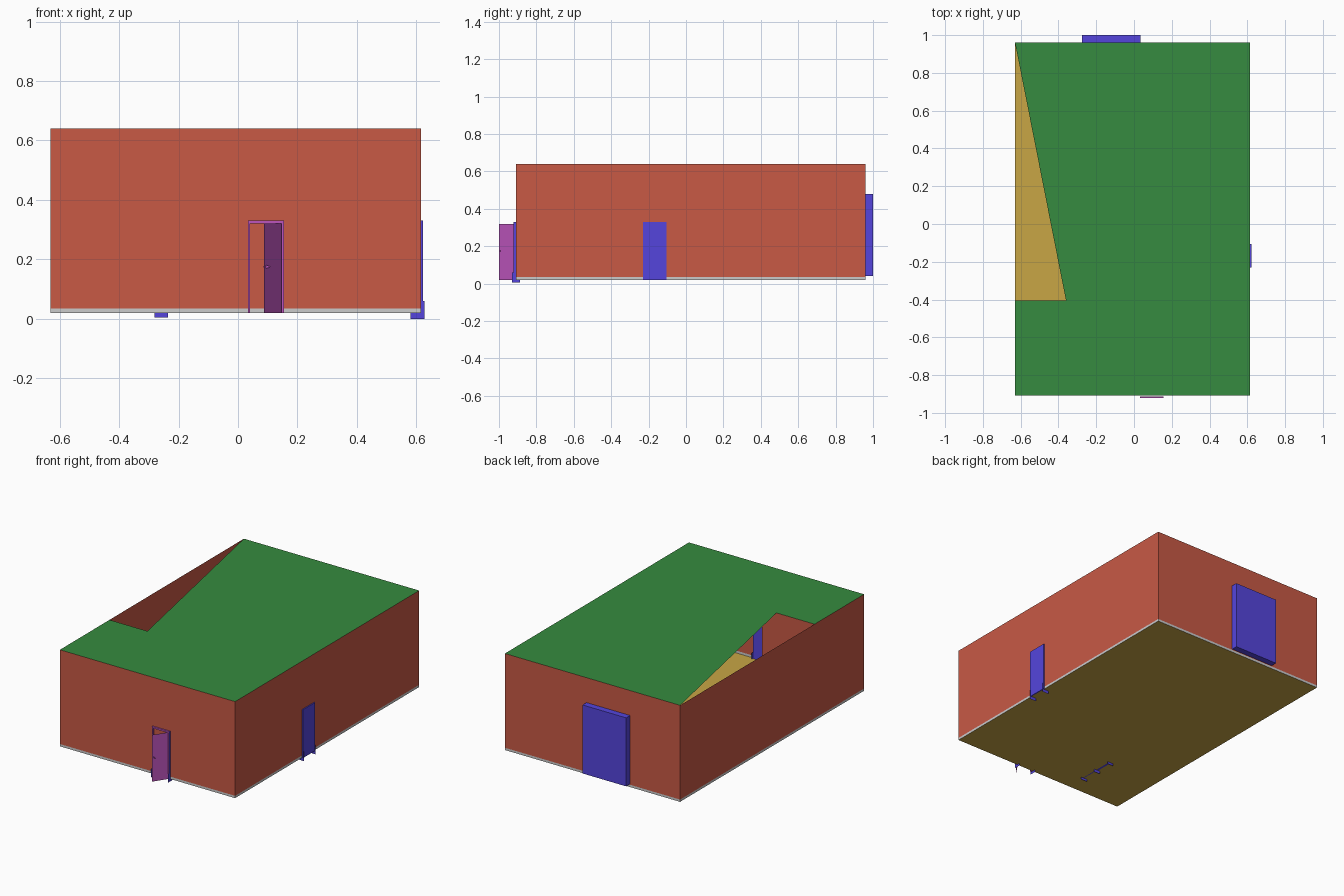
import bpy, bmesh
from mathutils import Matrix

if "Cube" in bpy.data.objects:
    bpy.data.objects.remove(bpy.data.objects["Cube"])


def material(name, rgb):
    m = bpy.data.materials.new(name)
    m.diffuse_color = (*rgb, 1)
    m.use_nodes = True
    m.node_tree.nodes["Principled BSDF"].inputs["Base Color"].default_value = m.diffuse_color
    return m


RED = material("wall_red", (0.58, 0.10, 0.06))
GREEN = material("roof_green", (0.037, 0.26, 0.05))
TAN = material("floor_tan", (0.58, 0.38, 0.06))
BLUE = material("door_blue", (0.09, 0.06, 0.72))
PINK = material("door_pink", (0.51, 0.09, 0.51))


def finish(name, bm, mat):
    me = bpy.data.meshes.new(name)
    bm.to_mesh(me)
    bm.free()
    ob = bpy.data.objects.new(name, me)
    bpy.context.collection.objects.link(ob)
    if mat:
        me.materials.append(mat)
    return ob


def panel(name, points, mat):
    bm = bmesh.new()
    bm.faces.new([bm.verts.new(p) for p in points])
    return finish(name, bm, mat)


def upright(name, a, b, z0, z1, mat):
    """Vertical sheet standing on the plan line a-b."""
    return panel(name, [(*a, z0), (*b, z0), (*b, z1), (*a, z1)], mat)


def box(name, lo, hi, mat):
    bm = bmesh.new()
    size = [h - l for l, h in zip(lo, hi)]
    mid = [(h + l) / 2 for l, h in zip(lo, hi)]
    bmesh.ops.create_cube(bm, size=1,
                          matrix=Matrix.Translation(mid) @ Matrix.Diagonal((*size, 1)))
    return finish(name, bm, mat)


X0, X1, Y0, Y1 = -0.63, 0.615, -0.908, 0.96
BASE, SKIRT, TOP = 0.02, 0.035, 0.64
PX, PY = -0.257, -0.405      # small corner room

# Floor, and roof with its triangular opening
panel("floor", [(X0, Y0, BASE), (X1, Y0, BASE), (X1, Y1, BASE), (X0, Y1, BASE)], TAN)
panel("roof", [(X0, Y0, TOP), (X1, Y0, TOP), (X1, Y1, TOP), (X0, Y1, TOP),
               (-0.36, PY, TOP), (X0, PY, TOP)], GREEN)

# Outer walls and partitions, each over a grey skirting strip
runs = {
    "front": ((X0, Y0), (X1, Y0)),
    "right": ((X1, Y0), (X1, Y1)),
    "back": ((X1, Y1), (X0, Y1)),
    "left": ((X0, Y1), (X0, Y0)),
    "partition_side": ((PX, Y0), (PX, PY)),
    "partition_back": ((PX, PY), (X0, PY)),
}
for name, (a, b) in runs.items():
    upright(name + "_skirting", a, b, BASE, SKIRT, None)
    upright(name + "_wall", a, b, SKIRT, TOP, RED)

# Large back door
box("back_door", (-0.275, Y1, 0.04), (0.035, 1.0, 0.48), BLUE)

# Side door and inner double door, with thin floor hinge plates
box("side_door", (0.608, -0.23, BASE), (0.622, -0.105, 0.33), BLUE)
for y in (-0.225, -0.11):
    upright("side_door_plate", (0.58, y), (0.627, y), 0.0, 0.06, BLUE)
for i, (y0, y1) in enumerate(((-0.775, -0.655), (-0.65, -0.53))):
    box("inner_door_%d" % i, (PX - 0.007, y0, BASE), (PX + 0.007, y1, 0.33), BLUE)
    for y in (y0, y1):
        upright("inner_door_plate", (-0.28, y), (-0.235, y), 0.005, 0.06, BLUE)

# Front door frame: blue jambs, pink face trim, blue inner panel
panel_y = Y0 + 0.008
upright("front_door_inner_panel", (0.033, panel_y), (0.155, panel_y), BASE, 0.33, BLUE)
for x in (0.033, 0.155):
    upright("front_door_jamb", (x, -0.922), (x, panel_y), BASE, 0.33, BLUE)
    upright("front_door_plate", (x, -0.93), (x, -0.887), 0.005, 0.06, BLUE)
for a, b in ((0.033, 0.041), (0.147, 0.155)):
    box("front_door_trim", (a, -0.922, BASE), (b, -0.912, 0.33), PINK)
box("front_door_head", (0.033, -0.922, 0.32), (0.155, -0.912, 0.33), PINK)

# Open front door leaf
upright("front_door_leaf", (0.147, -0.912), (0.088, -1.0), BASE, 0.32, PINK)

# Pointed handles on both faces of the leaf
for end in ((0.112, -0.996), (0.084, -0.976)):
    panel("front_door_handle",
          [(0.094, -0.991, 0.181), (0.094, -0.991, 0.169), (*end, 0.175)], PINK)
